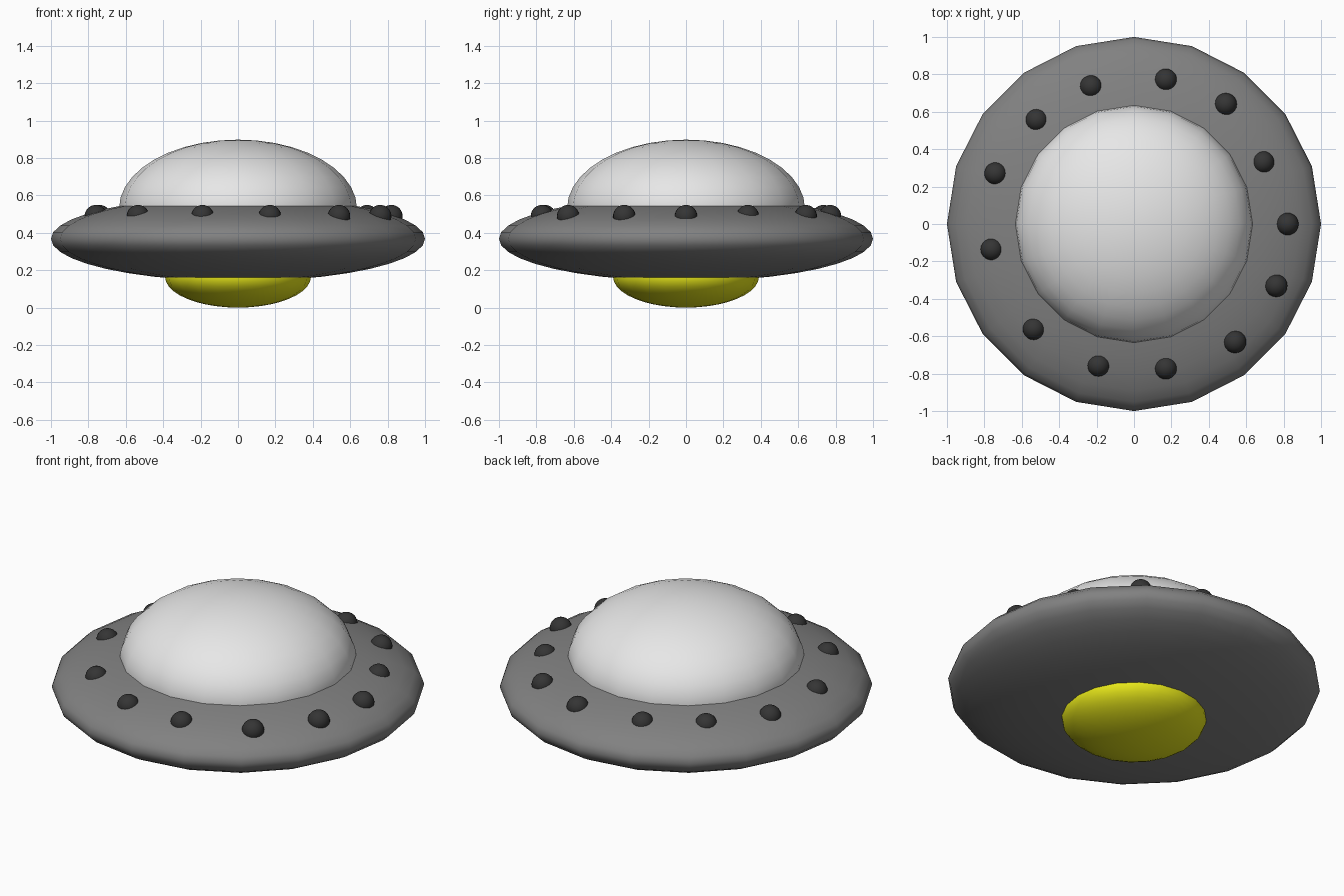
import bpy

cube = bpy.data.objects.get("Cube")
if cube:
    bpy.data.objects.remove(cube, do_unlink=True)


def material(name, rgb):
    mat = bpy.data.materials.new(name)
    mat.use_nodes = True
    color = (*rgb, 1.0)
    mat.diffuse_color = color
    mat.node_tree.nodes["Principled BSDF"].inputs["Base Color"].default_value = color
    return mat


def ellipsoid(name, center, radius, half_height, mat, segments=20, rings=20):
    """Smooth-shaded sphere squashed along z."""
    bpy.ops.mesh.primitive_uv_sphere_add(segments=segments, ring_count=rings,
                                         radius=1, location=center)
    obj = bpy.context.object
    obj.name = name
    obj.scale = (radius, radius, half_height)
    bpy.ops.object.transform_apply(location=False, rotation=False, scale=True)
    bpy.ops.object.shade_smooth()
    obj.data.materials.append(mat)
    return obj


hull_grey = material("hull grey", (0.22, 0.22, 0.22))
dome_white = material("dome white", (0.8, 0.8, 0.8))
belly_yellow = material("belly yellow", (0.8, 0.8, 0.01))
stud_black = material("stud black", (0.035, 0.035, 0.035))

# Saucer body, upper dome and lower bulge
ellipsoid("hull", (0, 0, 0.368), 1.0, 0.227, hull_grey)
ellipsoid("dome", (0, 0, 0.53), 0.636, 0.368, dome_white)
ellipsoid("belly_bulge", (0, 0, 0.165), 0.39, 0.165, belly_yellow)

# Unevenly spaced studs around the upper rim
stud_spots = [
    (0.17, 0.77), (0.49, 0.64), (0.69, 0.33), (0.82, 0.0), (0.76, -0.33),
    (0.54, -0.63), (0.17, -0.77), (-0.19, -0.755), (-0.535, -0.56),
    (-0.76, -0.135), (-0.74, 0.27), (-0.52, 0.555), (-0.23, 0.735),
]
for i, (x, y) in enumerate(stud_spots, 1):
    ellipsoid(f"rim_stud_{i}", (x, y, 0.489), 0.06, 0.06, stud_black)
